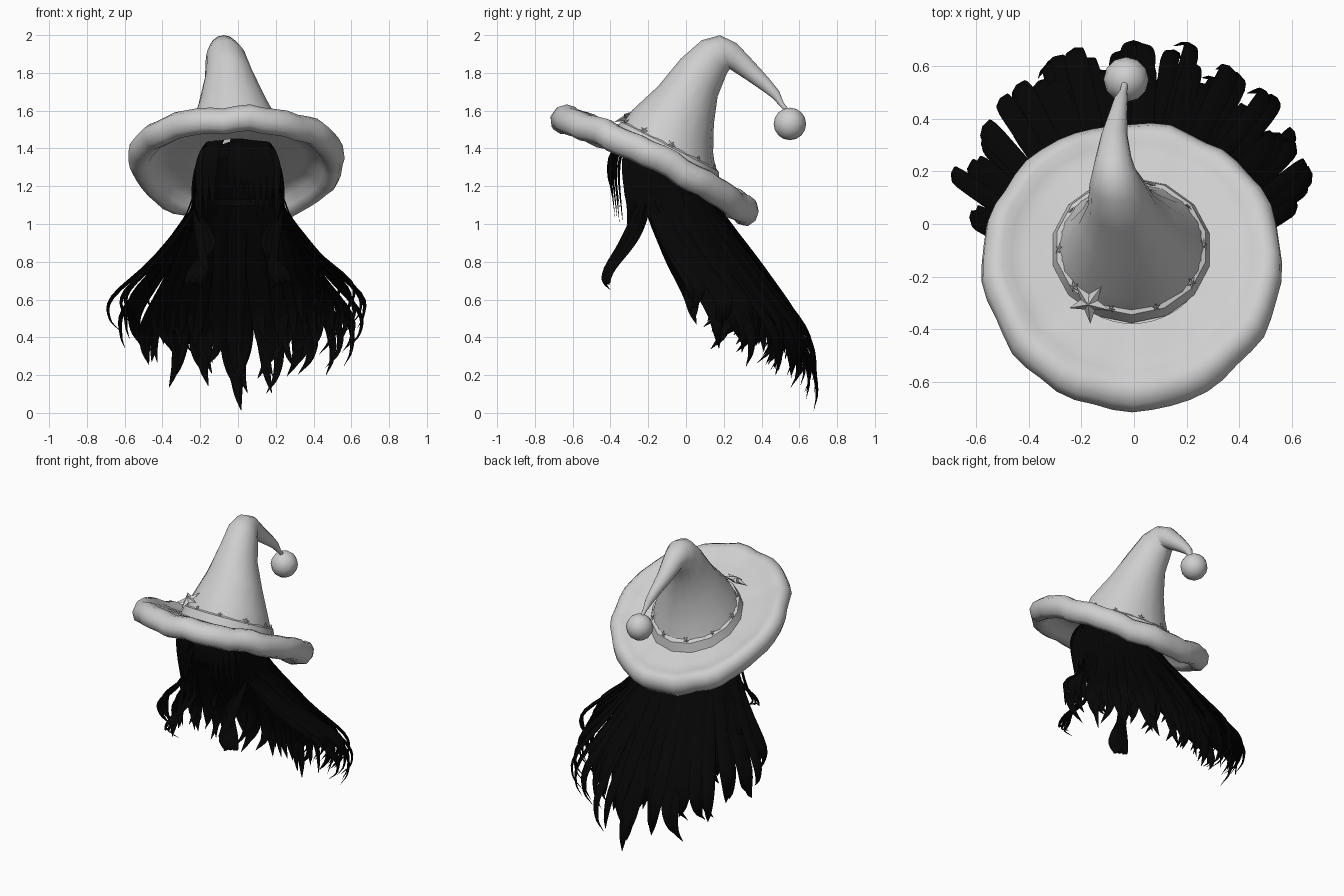
import bpy, bmesh, math, random
from mathutils import Vector as V, Matrix

if "Cube" in bpy.data.objects:
    bpy.data.objects.remove(bpy.data.objects["Cube"])
random.seed(4)


def material(name, col):
    m = bpy.data.materials.new(name)
    m.diffuse_color = (*col, 1)
    m.use_nodes = True
    m.node_tree.nodes["Principled BSDF"].inputs["Base Color"].default_value = m.diffuse_color
    return m


GREY = material("light grey felt", (0.62, 0.62, 0.62))
BLACK = material("black hair", (0.0015, 0.0015, 0.0015))


def finish(bm, name, mat, angle=60):
    bmesh.ops.recalc_face_normals(bm, faces=bm.faces)
    me = bpy.data.meshes.new(name)
    bm.to_mesh(me)
    bm.free()
    ob = bpy.data.objects.new(name, me)
    bpy.context.collection.objects.link(ob)
    me.materials.append(mat)
    bpy.context.view_layer.objects.active = ob
    ob.select_set(True)
    bpy.ops.object.shade_smooth_by_angle(angle=math.radians(angle))
    ob.select_set(False)
    return ob


def loft(bm, rings, cap_end=False):
    rows = [[bm.verts.new(p) for p in r] for r in rings]
    n = len(rows[0])
    for a, b in zip(rows, rows[1:]):
        for i in range(n):
            j = (i + 1) % n
            bm.faces.new((a[i], a[j], b[j], b[i]))
    if cap_end:
        bm.faces.new(rows[-1])


def ring(x, y, z, tilt, rx, ry, n):
    t = math.radians(tilt)
    return [V((x + rx * math.sin(a), y - ry * math.cos(a) * math.cos(t), z + ry * math.cos(a) * math.sin(t)))
            for a in (math.tau * i / n for i in range(n))]


# Pointed crown bending back into a thin tail: x, y, z, tilt, half width, half depth
CROWN = [(-.01, -.10, 1.35, 27, .297, .30), (-.01, -.07, 1.49, 28, .25, .242),
         (-.025, 0, 1.63, 34, .185, .178), (-.045, .07, 1.775, 46, .13, .14),
         (-.065, .15, 1.885, 53, .105, .11), (-.075, .206, 1.91, 74, .082, .093),
         (-.078, .255, 1.885, 102, .068, .072), (-.075, .34, 1.81, 122, .05, .05),
         (-.06, .425, 1.735, 122, .034, .036), (-.05, .475, 1.685, 135, .026, .026),
         (-.04, .505, 1.635, 160, .014, .014), (-.035, .535, 1.6, 150, .012, .012)]
bm = bmesh.new()
loft(bm, [ring(*c, 16) for c in CROWN], True)
finish(bm, "hat_crown", GREY)

# Hat band around the foot of the crown
bm = bmesh.new()
loft(bm, [ring(-.01, -.10, 1.35, 27, .308, .311, 14), ring(-.01, -.086, 1.41, 27, .29, .291, 14),
          ring(-.01, -.084, 1.42, 27, .272, .27, 14)])
finish(bm, "hat_band", GREY, 30)

# Wide tilted brim with a puffy rolled edge: radius, height
BRIM = [(.29, .07), (.40, .06), (.46, .058), (.495, .075), (.535, .065), (.565, .03), (.572, -.02),
        (.548, -.065), (.505, -.072), (.465, -.04), (.44, .01), (.36, .038), (.28, .05), (.2, .065)]
T = math.radians(27)
D, N = V((0, math.cos(T), -math.sin(T))), V((0, math.sin(T), math.cos(T)))
rings = []
for r, h in BRIM:
    edge = max(0, (r - .3) / .26)
    row = []
    for i in range(48):
        a = math.tau * i / 48
        rr = r * (1 + edge * (.006 * math.sin(7 * a) + .008 * math.sin(13 * a + 1)))
        hh = h + edge * (.05 * math.sin(a) ** 2 + .006 * math.sin(9 * a) + .006 * math.sin(16 * a))
        row.append(V((-.007 + rr * math.sin(a), -.163, 1.31))
                   + D * (-1.06 * rr * math.cos(a) + .03 * (1 - edge)) + N * hh)
    rings.append(row)
bm = bmesh.new()
loft(bm, rings)
finish(bm, "hat_brim", GREY)

# Pompom on the tail
bm = bmesh.new()
bmesh.ops.create_uvsphere(bm, u_segments=12, v_segments=8, radius=.086,
                          matrix=Matrix.Translation((-.03, .55, 1.53)))
finish(bm, "pompom", GREY)


# Faceted stars set around the band
def star(bm, pos, out, size, spin):
    rot = V(out).to_track_quat('Z', 'Y')
    rim = []
    for i in range(10):
        a, r = spin + math.tau * i / 10, size * (1 if i % 2 == 0 else .42)
        rim.append(bm.verts.new(V(pos) + rot @ V((r * math.cos(a), r * math.sin(a), 0))))
    for h in (size * .25, -size * .25):
        tip = bm.verts.new(V(pos) + rot @ V((0, 0, h)))
        for i in range(10):
            bm.faces.new((rim[i], rim[(i + 1) % 10], tip))


bm = bmesh.new()
star(bm, (-.17, -.30, 1.57), (-.25, -.35, .9), .085, .3)
for k in range(10):
    a = math.tau * k / 10 + .35
    p = V((-.01, -.085, 1.425)) + V((.277 * math.sin(a), 0, 0)) - D * .277 * math.cos(a)
    star(bm, p, V((math.sin(a), 0, 0)) - D * math.cos(a) + N * .6, .026 if k % 3 else .018, k)
finish(bm, "hat_stars", GREY, 10)


# Tapered lock of hair following a smooth curve
def curve(pts, steps=4):
    p = [V(q) for q in pts]
    p = [2 * p[0] - p[1]] + p + [2 * p[-1] - p[-2]]
    res = []
    for i in range(1, len(p) - 2):
        a, b, c, d = p[i - 1:i + 3]
        for s in range(steps):
            t = s / steps
            res.append(.5 * (2 * b + (c - a) * t + (2 * a - 5 * b + 4 * c - d) * t * t
                             + (3 * b - a - 3 * c + d) * t ** 3))
    return res + [p[-2]]


def lock(bm, pts, width, side):
    path = curve(pts)
    rings = []
    for i, p in enumerate(path):
        t = i / (len(path) - 1)
        tan = (path[min(i + 1, len(path) - 1)] - path[max(i - 1, 0)]).normalized()
        s = (V(side) - tan * tan.dot(V(side))).normalized()
        w = width * (.65 + .5 * t) * min(1, 2.4 * (1 - t)) + .001
        n = tan.cross(s) * w * .3
        rings.append([p + s * w, p + n, p - s * w, p - n])
    loft(bm, rings, True)


# Long back hair fanning out from the head, its ends gathered into clumps
def back_lock(bm, u, reach, lift, width):
    clump = round(u * 5.5) / 5.5
    gap = abs(u - clump) * 11
    ut = u + (clump - u) * .55
    th, a0 = math.radians(86) * ut, math.radians(112) * u
    reach *= 1 - .05 * gap
    root = V((.21 * math.sin(a0), -.10 + .24 * math.cos(a0), 1.14))
    zt = .07 + .29 * abs(ut) ** 1.3 + lift + .06 * gap
    tip = V((.67 * reach * math.sin(th), .05 + .63 * reach * math.cos(th), zt))
    side = V((math.cos(th), -math.sin(th), 0))
    j = random.uniform(-.04, .04)

    def at(f, h, k=0):
        q = root.lerp(tip, f) + side * k
        q.z = zt + h * (1.14 - zt)
        return q
    c = 1 - abs(u)
    curl = random.uniform(.86, .97)
    lock(bm, [V((root.x * .7, root.y * .75 - .03, 1.4)), root, at(.5 + .08 * c, .56, j * .5),
              at(1 - .06 * c, .26, j), at(1.03, .1, j * .5), at(curl + (1 - curl) * c, 0, -j)], width, side)


bm = bmesh.new()
for cnt, reach, lift in ((38, 1.0, 0), (32, .88, .05), (24, .7, .14)):
    for i in range(cnt):
        u = -1 + 2 * i / (cnt - 1)
        back_lock(bm, u + random.uniform(-.02, .02), reach * random.uniform(.92, 1.05),
                  lift + random.uniform(-.02, .12), random.uniform(.034, .05))
back_lock(bm, .01, 1.0, -.065, .05)
finish(bm, "back_hair", BLACK)

# Scalp shell, open at the face
bm = bmesh.new()
bmesh.ops.create_uvsphere(bm, u_segments=24, v_segments=14, radius=1,
                          matrix=Matrix.Translation((0, -.12, 1.2)) @ Matrix.Diagonal((.225, .27, .24, 1)))
bmesh.ops.delete(bm, geom=[f for f in bm.faces if f.calc_center_median().z < 1.1
                           or (f.calc_center_median().y < -.22 and f.calc_center_median().z < 1.33)],
                 context='FACES')
finish(bm, "scalp_hair", BLACK)

# Fringe, cheek locks and loose wisps
bm = bmesh.new()
for i in range(13):
    x = -.19 + .38 * i / 12
    if -.11 < x < -.04:
        continue
    y = -.41 + 1.5 * x * x
    zt = 1.14 + random.uniform(-.06, .06) - abs(x) * .5
    lock(bm, [(x * .7, -.26, 1.45), (x * .95, y + .02, 1.38), (x * 1.08, y, 1.26),
              (x * 1.05, y + .02, zt)], .026, (1, .5 * x, 0))
for s in (-1, 1):
    for k in range(6):
        y = -.31 + .05 * k
        lock(bm, [(s * .17, y, 1.42), (s * .225, y, 1.28), (s * .235, y + .02, 1.12),
                  (s * (.2 + .02 * k), y + .03 * k, 1.0 - .03 * k)], .034, (0, 1, 0))
    for k in range(3):
        d = .03 * k
        lock(bm, [(s * .2, -.24 + d, 1.2), (s * .22, -.27 + d, 1.06), (s * (.2 - d), -.34 + d, .9),
                  (s * (.18 + d), -.42 + d * .5, .76), (s * (.21 + d), -.43 + d * .3, .69),
                  (s * (.17 + d), -.40, .65 + d)], .03, (s, .8, 0))
    for k in range(2):
        d = .03 * k
        lock(bm, [(s * .22, -.22 + d, 1.2), (s * .27, -.15 + d, 1.06), (s * (.35 - d), -.06 + d, .94),
                  (s * (.41 - d), .0 + d, .84), (s * (.43 - d), .02, .77)], .012, (0, 1, 0))
finish(bm, "front_hair", BLACK)
